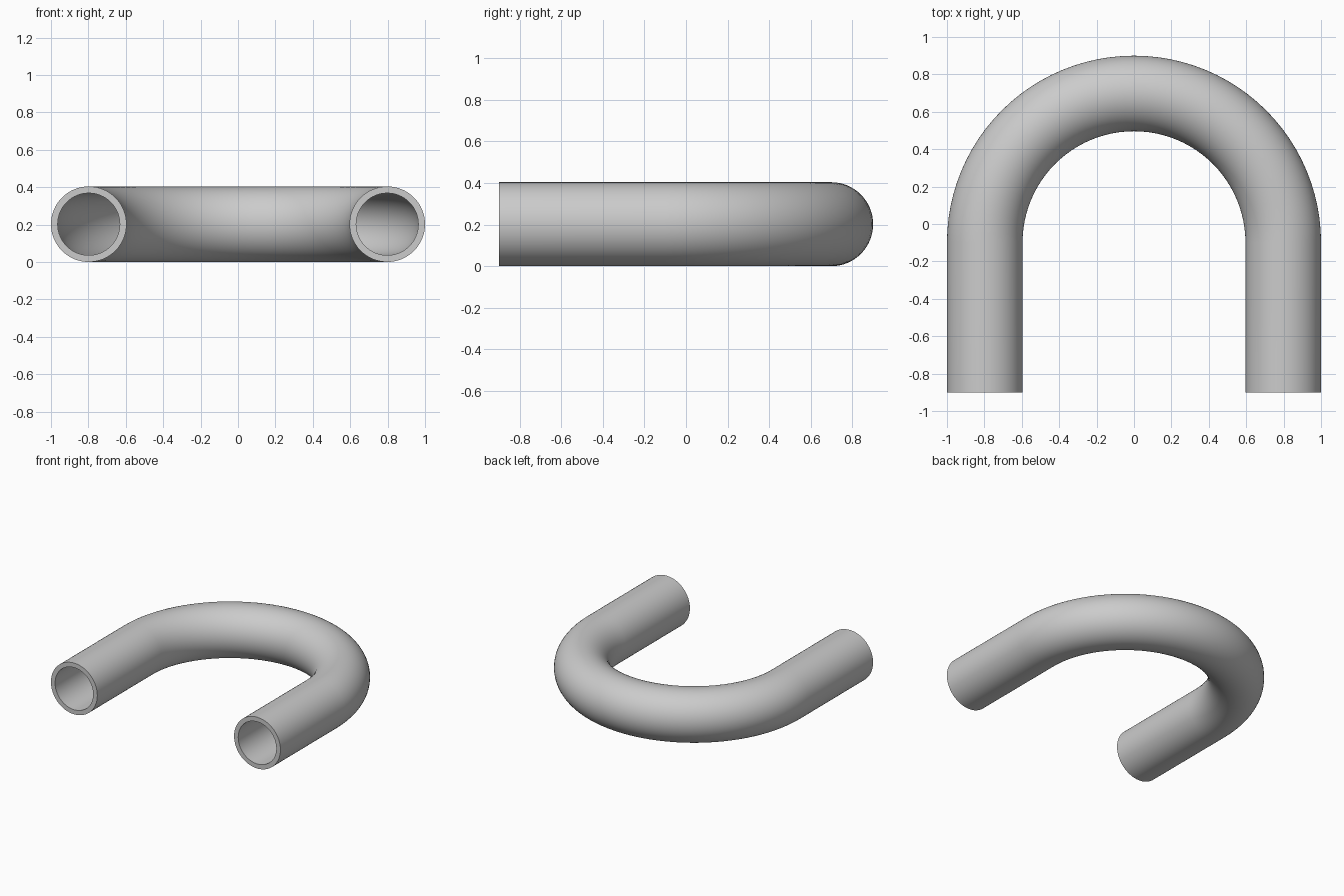
import bpy, bmesh
from math import sin, cos, pi, radians

if "Cube" in bpy.data.objects:
    bpy.data.objects.remove(bpy.data.objects["Cube"])

OUTER, INNER = 0.202, 0.166    # tube radii
BEND, BEND_Y = 0.798, -0.1     # bend radius and centre
END_Y = -0.9                   # open ends
SIDES, STEPS = 64, 48

# Centre line: straight leg, half-circle bend, straight leg
path = [(BEND, END_Y, 0.0)]
for i in range(STEPS + 1):
    a = pi * i / STEPS
    path.append((BEND * cos(a), BEND_Y + BEND * sin(a), a))
path.append((-BEND, END_Y, pi))

bm = bmesh.new()


def ring(x, y, a, r):
    """Circle of vertices across the path; a is the outward direction."""
    verts = []
    for k in range(SIDES):
        t = 2 * pi * k / SIDES
        d = r * cos(t)
        verts.append(bm.verts.new((x + d * cos(a), y + d * sin(a), OUTER + r * sin(t))))
    return verts


def bridge(r1, r2):
    for k in range(SIDES):
        n = (k + 1) % SIDES
        bm.faces.new((r1[k], r1[n], r2[n], r2[k]))


# Outer skin, then back through the bore, closing at the end rims
rings = [ring(*p, OUTER) for p in path] + [ring(*p, INNER) for p in reversed(path)]
for i, r in enumerate(rings):
    bridge(r, rings[(i + 1) % len(rings)])
bmesh.ops.recalc_face_normals(bm, faces=bm.faces)

mesh = bpy.data.meshes.new("u_bend_pipe")
bm.to_mesh(mesh)
bm.free()
pipe = bpy.data.objects.new("u_bend_pipe", mesh)
bpy.context.collection.objects.link(pipe)

# Smooth walls with crisp rims
bpy.context.view_layer.objects.active = pipe
pipe.select_set(True)
bpy.ops.object.shade_smooth_by_angle(angle=radians(30))
